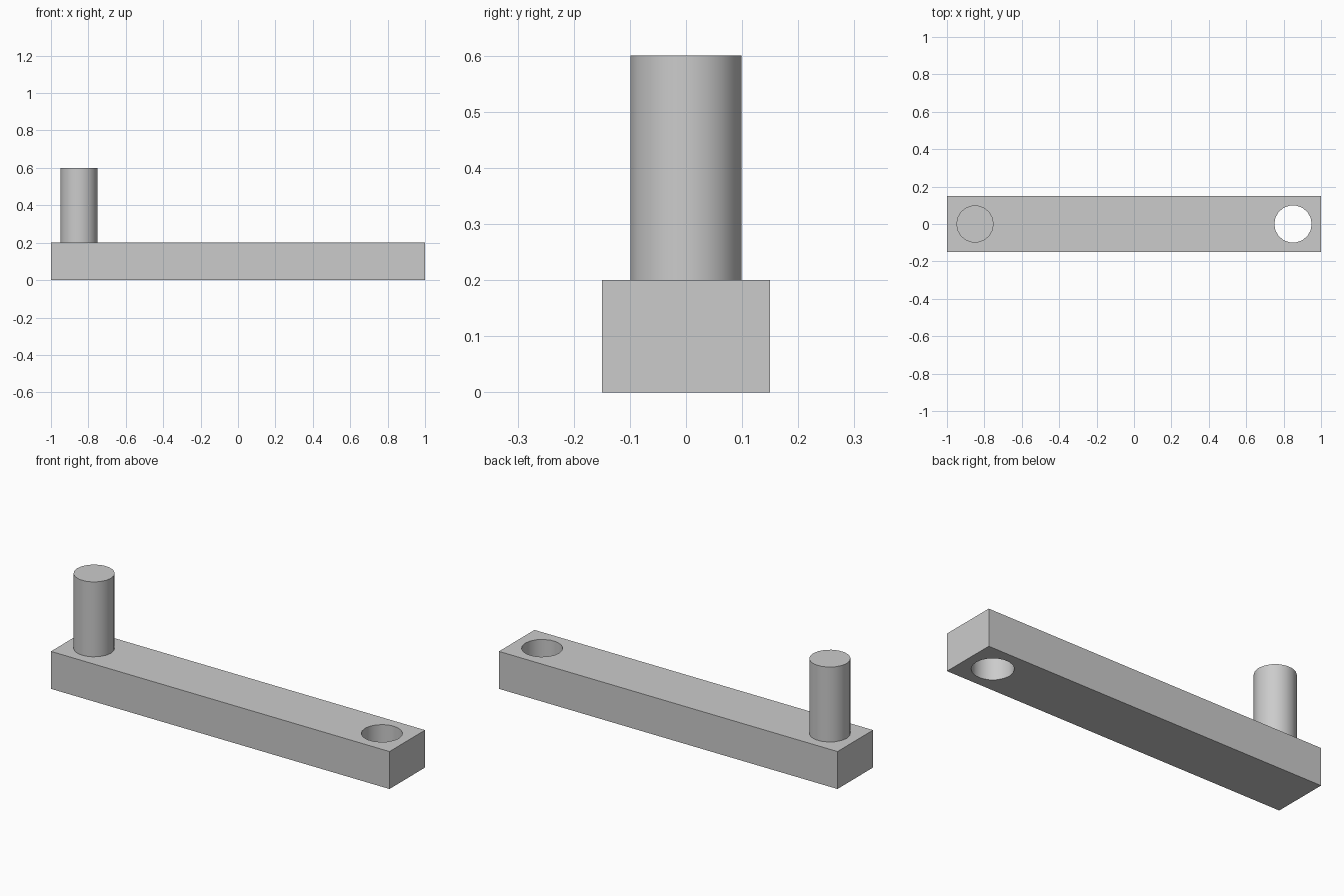
import bpy
import math

cube = bpy.data.objects.get("Cube")
if cube:
    bpy.data.objects.remove(cube, do_unlink=True)

LENGTH, WIDTH, THICK = 2.0, 0.3, 0.2
RADIUS, OFFSET, PIN_TOP = 0.1, 0.85, 0.6

grey = bpy.data.materials.new("plain grey")
grey.use_nodes = True
grey.diffuse_color = (0.6, 0.6, 0.6, 1)
grey.node_tree.nodes["Principled BSDF"].inputs["Base Color"].default_value = (0.6, 0.6, 0.6, 1)


def rod(name, x, bottom, top):
    """Upright round rod with a corner pointing along x."""
    bpy.ops.mesh.primitive_cylinder_add(
        vertices=18, radius=RADIUS, depth=top - bottom,
        location=(x, 0, (bottom + top) / 2), rotation=(0, 0, math.pi / 2))
    obj = bpy.context.object
    obj.name = name
    obj.data.materials.append(grey)
    return obj


def combine(target, tool, operation):
    """Apply a boolean to the target and discard the tool."""
    tool.hide_render = True
    mod = target.modifiers.new(operation.lower(), "BOOLEAN")
    mod.operation = operation
    mod.solver = "EXACT"
    mod.object = tool
    bpy.context.view_layer.objects.active = target
    bpy.ops.object.modifier_apply(modifier=mod.name)
    bpy.data.objects.remove(tool, do_unlink=True)


# Flat bar
bpy.ops.mesh.primitive_cube_add(size=1, location=(0, 0, THICK / 2))
arm = bpy.context.object
arm.name = "crank_arm"
arm.scale = (LENGTH, WIDTH, THICK)
bpy.ops.object.transform_apply(location=False, rotation=False, scale=True)
arm.data.materials.append(grey)

# Through hole at the left end, handle pin at the right end
combine(arm, rod("hole_cutter", OFFSET, -THICK, 2 * THICK), "DIFFERENCE")
combine(arm, rod("handle_pin", -OFFSET, THICK / 2, PIN_TOP), "UNION")

# Smooth round walls, crisp edges
bpy.ops.object.select_all(action="DESELECT")
arm.select_set(True)
bpy.context.view_layer.objects.active = arm
bpy.ops.object.shade_smooth_by_angle(angle=math.radians(30))
